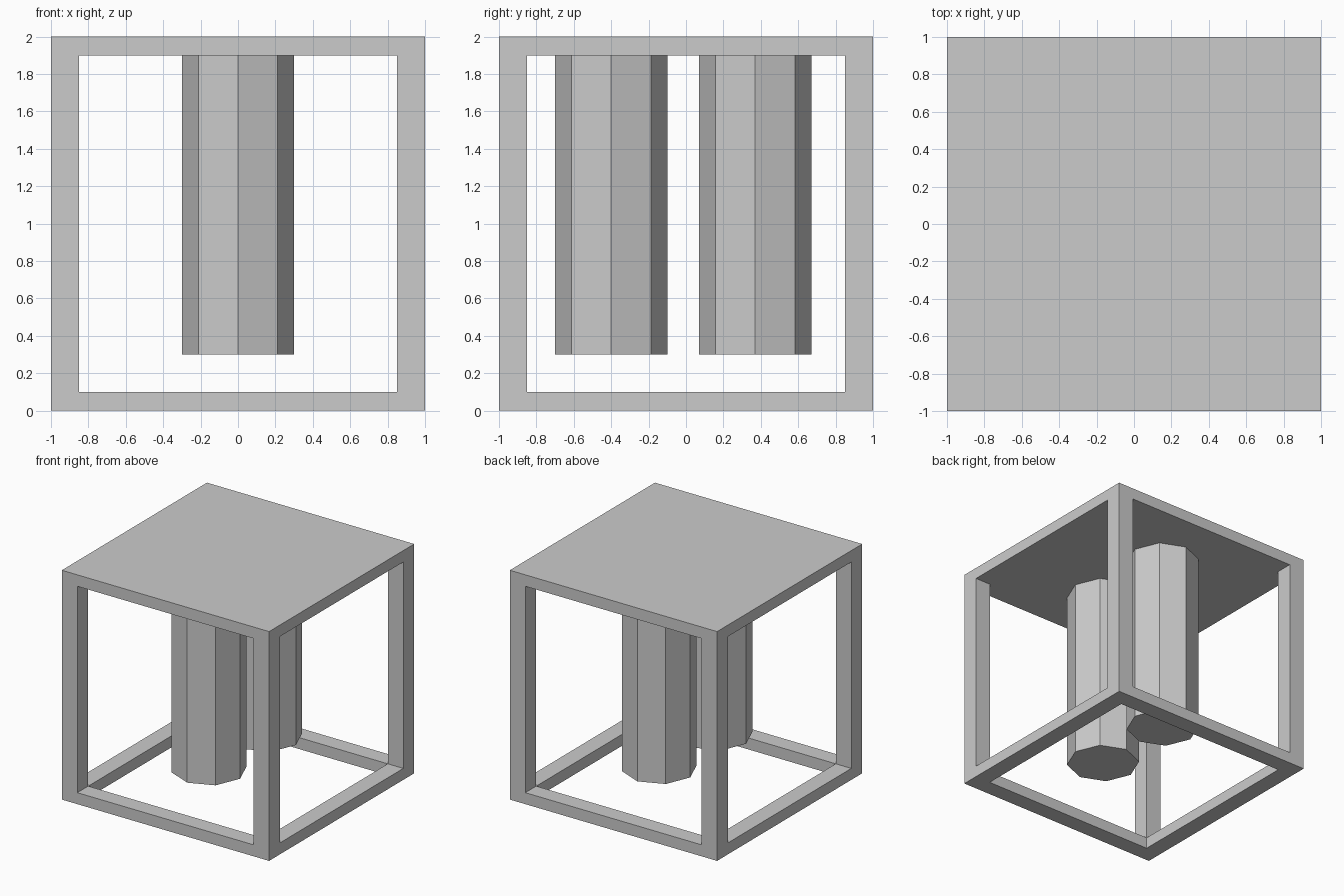
import bpy

if "Cube" in bpy.data.objects:
    bpy.data.objects.remove(bpy.data.objects["Cube"])

LEG = 0.15      # leg and rail width
SLAB = 0.10     # top slab and rail thickness
INNER = 1 - LEG
MID = 1 - LEG / 2


def box(name, lo, hi):
    centre = [(a + b) / 2 for a, b in zip(lo, hi)]
    bpy.ops.mesh.primitive_cube_add(size=1, location=centre)
    ob = bpy.context.object
    ob.name = name
    ob.scale = [b - a for a, b in zip(lo, hi)]
    bpy.ops.object.transform_apply(location=False, rotation=False, scale=True)
    return ob


def hanging_post(name, y):
    bpy.ops.mesh.primitive_cylinder_add(vertices=8, radius=0.3, depth=1.6,
                                        location=(0, y, 1.1))
    bpy.context.object.name = name


# Top slab
box("top_slab", (-1, -1, 2 - SLAB), (1, 1, 2))

# Corner legs
for sx, side in ((-1, "left"), (1, "right")):
    for sy, end in ((-1, "front"), (1, "back")):
        x, y, h = sx * MID, sy * MID, LEG / 2
        box(f"{end}_{side}_leg", (x - h, y - h, 0), (x + h, y + h, 2 - SLAB))

# Bottom rails between the legs
for s, end, side in ((-1, "front", "left"), (1, "back", "right")):
    lo, hi = s * MID - LEG / 2, s * MID + LEG / 2
    box(f"{end}_rail", (-INNER, lo, 0), (INNER, hi, SLAB))
    box(f"{side}_rail", (lo, -INNER, 0), (hi, INNER, SLAB))

# Octagonal posts hanging from the slab
hanging_post("front_hanging_post", -0.4)
hanging_post("back_hanging_post", 0.37)
